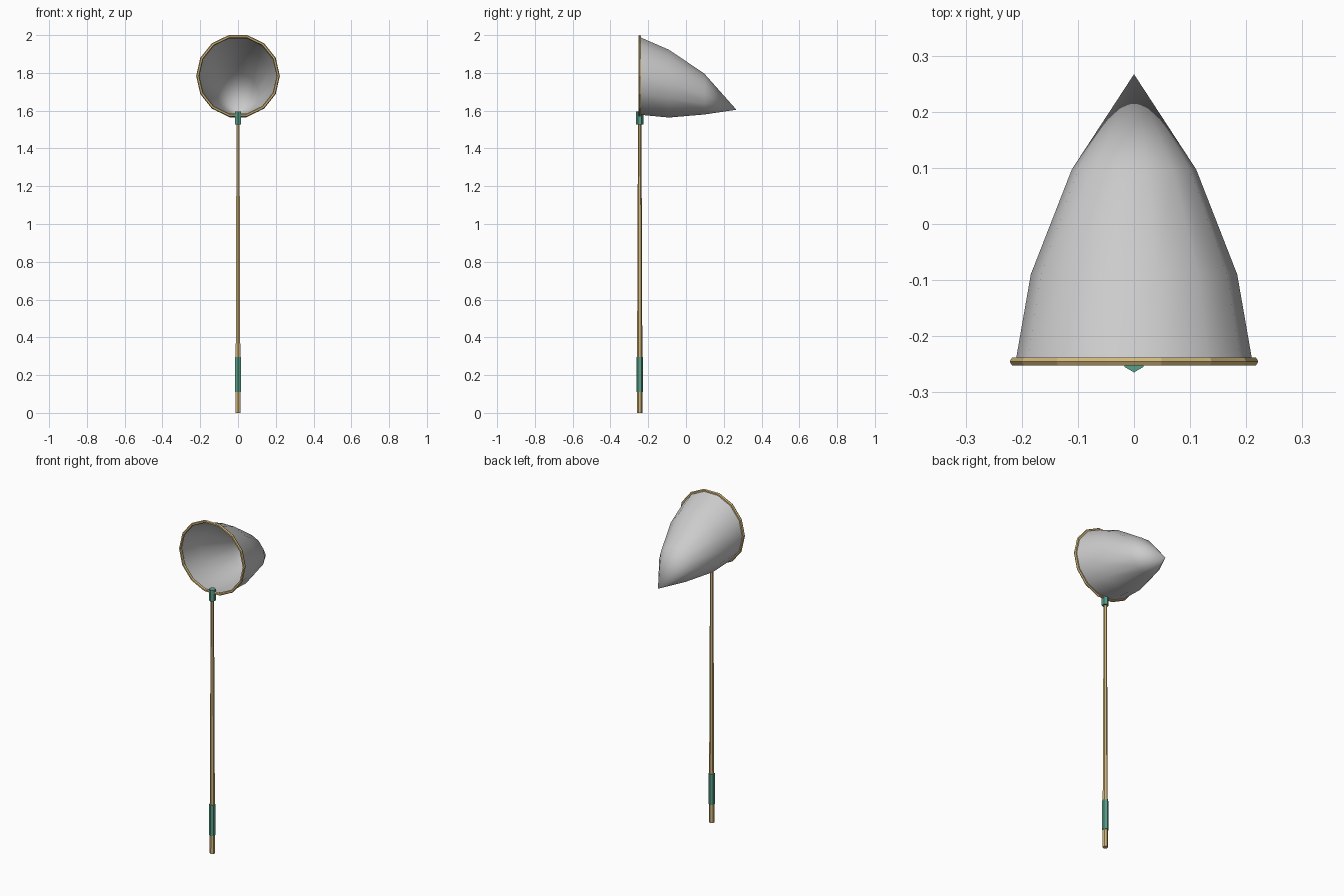
import bpy, bmesh, math

if "Cube" in bpy.data.objects:
    bpy.data.objects.remove(bpy.data.objects["Cube"])

SIDES = 14
PLANE_Y = -0.245      # plane of the hoop and pole
HOOP_Z = 1.784


def material(name, rgb):
    m = bpy.data.materials.new(name)
    m.diffuse_color = (*rgb, 1)
    m.use_nodes = True
    m.node_tree.nodes["Principled BSDF"].inputs["Base Color"].default_value = m.diffuse_color
    return m


wood = material("wood", (0.65, 0.48, 0.2))
green = material("green_wrap", (0.1, 0.35, 0.25))


def hex_rod(name, z0, z1, r0, r1, mat):
    bpy.ops.mesh.primitive_cone_add(vertices=6, radius1=r0, radius2=r1, depth=z1 - z0,
                                    location=(0, PLANE_Y, (z0 + z1) / 2))
    ob = bpy.context.object
    ob.name = name
    ob.data.materials.append(mat)
    return ob


# Tapered pole, hand grip and socket collar
hex_rod("pole", 0, 1.58, 0.0152, 0.009, wood)
hex_rod("grip", 0.11, 0.295, 0.018, 0.0175, green)
hex_rod("collar", 1.528, 1.595, 0.0195, 0.0195, green)

# Faceted hoop
bpy.ops.mesh.primitive_torus_add(major_segments=SIDES, minor_segments=6,
                                 major_radius=0.213, minor_radius=0.0085,
                                 location=(0, PLANE_Y, HOOP_Z),
                                 rotation=(math.pi / 2, 0, 0))
hoop = bpy.context.object
hoop.name = "hoop"
hoop.data.materials.append(wood)

# Drooping net bag: rings (y, centre z, radius) closing to a single tip
rings = [(PLANE_Y, HOOP_Z, 0.211), (-0.09, 1.743, 0.184), (0.097, 1.688, 0.111)]
bm = bmesh.new()
loops = []
for y, z, r in rings:
    loops.append([bm.verts.new((r * math.cos(a), y, z + r * math.sin(a)))
                  for a in (2 * math.pi * i / SIDES for i in range(SIDES))])
tip = bm.verts.new((0, 0.267, 1.605))
for i in range(SIDES):
    j = (i + 1) % SIDES
    for a, b in zip(loops, loops[1:]):
        bm.faces.new((a[j], a[i], b[i], b[j]))
    bm.faces.new((loops[-1][j], loops[-1][i], tip))
bmesh.ops.recalc_face_normals(bm, faces=bm.faces)
for f in bm.faces:
    f.smooth = True
mesh = bpy.data.meshes.new("net")
bm.to_mesh(mesh)
bm.free()
bpy.context.collection.objects.link(bpy.data.objects.new("net", mesh))
